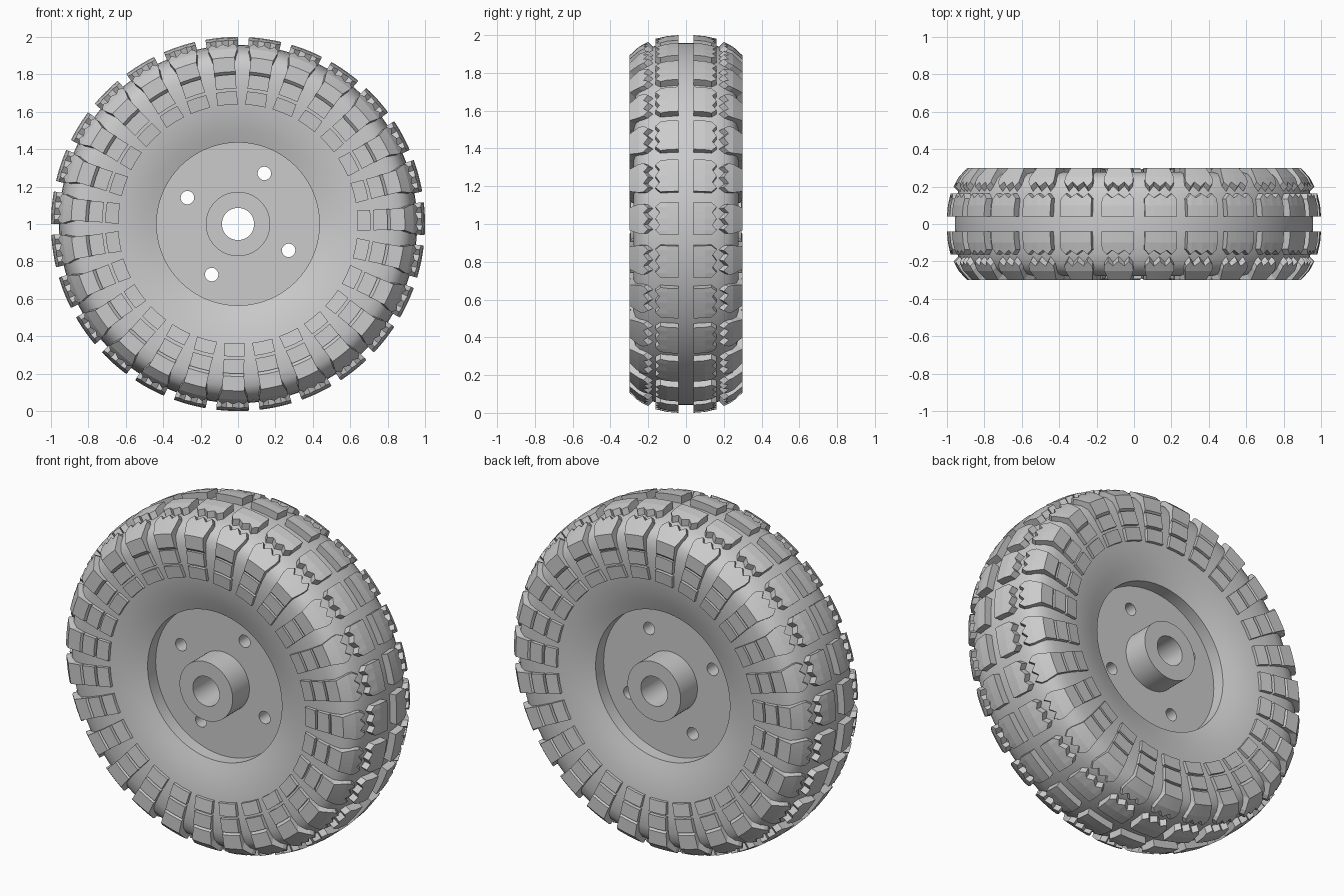
import bpy
import bmesh
from math import sin, cos, radians, tau, pi

cube = bpy.data.objects.get("Cube")
if cube:
    bpy.data.objects.remove(cube, do_unlink=True)

LUGS = 27
PHASE = radians(-5)

grey = bpy.data.materials.new("plain_grey")
grey.use_nodes = True
COLOUR = (0.6, 0.6, 0.6, 1)
grey.diffuse_color = COLOUR
grey.node_tree.nodes["Principled BSDF"].inputs["Base Color"].default_value = COLOUR


def on_wheel(angle, r, y):
    """Point at a clockwise angle from the top, around the axle."""
    return (r * sin(angle), y, 1 + r * cos(angle))


def finish(name, bm, smooth=None):
    bmesh.ops.recalc_face_normals(bm, faces=bm.faces)
    mesh = bpy.data.meshes.new(name)
    bm.to_mesh(mesh)
    bm.free()
    mesh.materials.clear()
    mesh.materials.append(grey)
    if smooth:
        mesh.shade_smooth()
        mesh.set_sharp_from_angle(angle=radians(smooth))
    obj = bpy.data.objects.new(name, mesh)
    bpy.context.collection.objects.link(obj)
    return obj


def lathe(name, profile, segments):
    """Turn a closed (radius, y) profile around the axle."""
    bm = bmesh.new()
    rings = [[bm.verts.new(on_wheel(tau * i / segments, r, y)) for r, y in profile]
             for i in range(segments)]
    n = len(profile)
    for i in range(segments):
        a, b = rings[i], rings[(i + 1) % segments]
        for j in range(n):
            k = (j + 1) % n
            bm.faces.new((a[j], a[k], b[k], b[j]))
    return finish(name, bm, 35)


def lug_ring(name, columns, shift):
    """Repeat a block around both sides; columns hold (offset, radius, y) top points."""
    bm = bmesh.new()
    nc, nr = len(columns), len(columns[0])
    for k in range(LUGS):
        turn = PHASE + tau * k / LUGS
        for side in (1, -1):
            top = [[bm.verts.new(on_wheel(turn + t / r, r, side * y)) for t, r, y in col]
                   for col in columns]
            base = [[bm.verts.new(on_wheel(turn + t / r, r + shift[0], side * (y + shift[1])))
                     for t, r, y in col] for col in columns]
            for grid in (top, base):
                for i in range(nc - 1):
                    for j in range(nr - 1):
                        bm.faces.new((grid[i][j], grid[i + 1][j],
                                      grid[i + 1][j + 1], grid[i][j + 1]))
            rim = [(i, 0) for i in range(nc)] + [(nc - 1, j) for j in range(1, nr)]
            rim += [(i, nr - 1) for i in range(nc - 2, -1, -1)]
            rim += [(0, j) for j in range(nr - 2, 0, -1)]
            for (i, j), (p, q) in zip(rim, rim[1:] + rim[:1]):
                bm.faces.new((top[i][j], top[p][q], base[p][q], base[i][j]))
    return finish(name, bm)


# Tyre carcass: rounded tread, dished sidewalls and the wall of the hub recess
half = [(0.435, 0.10), (0.435, 0.215), (0.50, 0.238), (0.57, 0.257), (0.65, 0.271),
        (0.74, 0.278), (0.82, 0.277), (0.87, 0.267), (0.905, 0.245), (0.928, 0.21),
        (0.944, 0.16), (0.954, 0.09), (0.958, 0.03)]
lathe("tyre", half + [(r, -y) for r, y in reversed(half)], 108)

# Centre tread lugs with a notched outer edge
notches = [(-0.087, 0.135), (-0.062, 0.162), (-0.034, 0.140), (0, 0.162),
           (0.034, 0.140), (0.062, 0.162), (0.087, 0.135)]
lug_ring("centre_lugs",
         [[(t, 1.0, 0.04), (t, 0.995, 0.10), (t, 1.007 - 0.16 * y, y)] for t, y in notches],
         (-0.06, 0))

# Shoulder lugs: notched edge towards the tread, folding over onto the sidewall
teeth = [(-1, 0.225), (-0.72, 0.20), (-0.4, 0.225), (0, 0.20),
         (0.4, 0.225), (0.72, 0.20), (1, 0.225)]
lug_ring("shoulder_lugs",
         [[(0.078 * t, 1.075 - 0.55 * y, y), (0.078 * t, 0.938, 0.25),
           (0.06 * t, 0.892, 0.30), (0.057 * t, 0.815, 0.30)] for t, y in teeth],
         (-0.045, -0.045))

# Two rows of rectangular sidewall blocks
for label, inner, outer in (("outer", (0.725, 0.298), (0.80, 0.30)),
                            ("inner", (0.64, 0.287), (0.71, 0.296))):
    lug_ring(label + "_sidewall_blocks",
             [[(t, *inner), (t, *outer)] for t in (-0.055, 0, 0.055)], (0, -0.05))

# Hub plate: filled outline with four bolt holes and room for the boss
outline = bpy.data.curves.new("hub_outline", "CURVE")
outline.dimensions = "2D"
outline.fill_mode = "BOTH"
outline.extrude = 0.14
bolts = [radians(62.5) + k * pi / 2 for k in range(4)]
circles = [(0, 0, 0.437, 96), (0, 0, 0.13, 48)]
circles += [(0.305 * cos(a), 0.305 * sin(a), 0.036, 24) for a in bolts]
for cx, cy, r, n in circles:
    spline = outline.splines.new("POLY")
    spline.points.add(n - 1)
    spline.use_cyclic_u = True
    for i, p in enumerate(spline.points):
        p.co = (cx + r * cos(tau * i / n), cy + r * sin(tau * i / n), 0, 1)
temp = bpy.data.objects.new("hub_outline", outline)
bpy.context.collection.objects.link(temp)
bpy.context.view_layer.update()
flat = bpy.data.meshes.new_from_object(
    temp.evaluated_get(bpy.context.evaluated_depsgraph_get()))
bpy.data.objects.remove(temp, do_unlink=True)
bm = bmesh.new()
bm.from_mesh(flat)
bmesh.ops.remove_doubles(bm, verts=bm.verts, dist=0.0001)
for v in bm.verts:
    v.co = (v.co.x, -v.co.z, 1 + v.co.y)
finish("hub_plate", bm, 35)

# Axle boss with its bore
lathe("axle_boss", [(0.086, 0.295), (0.172, 0.295), (0.172, -0.295), (0.086, -0.295)], 64)
